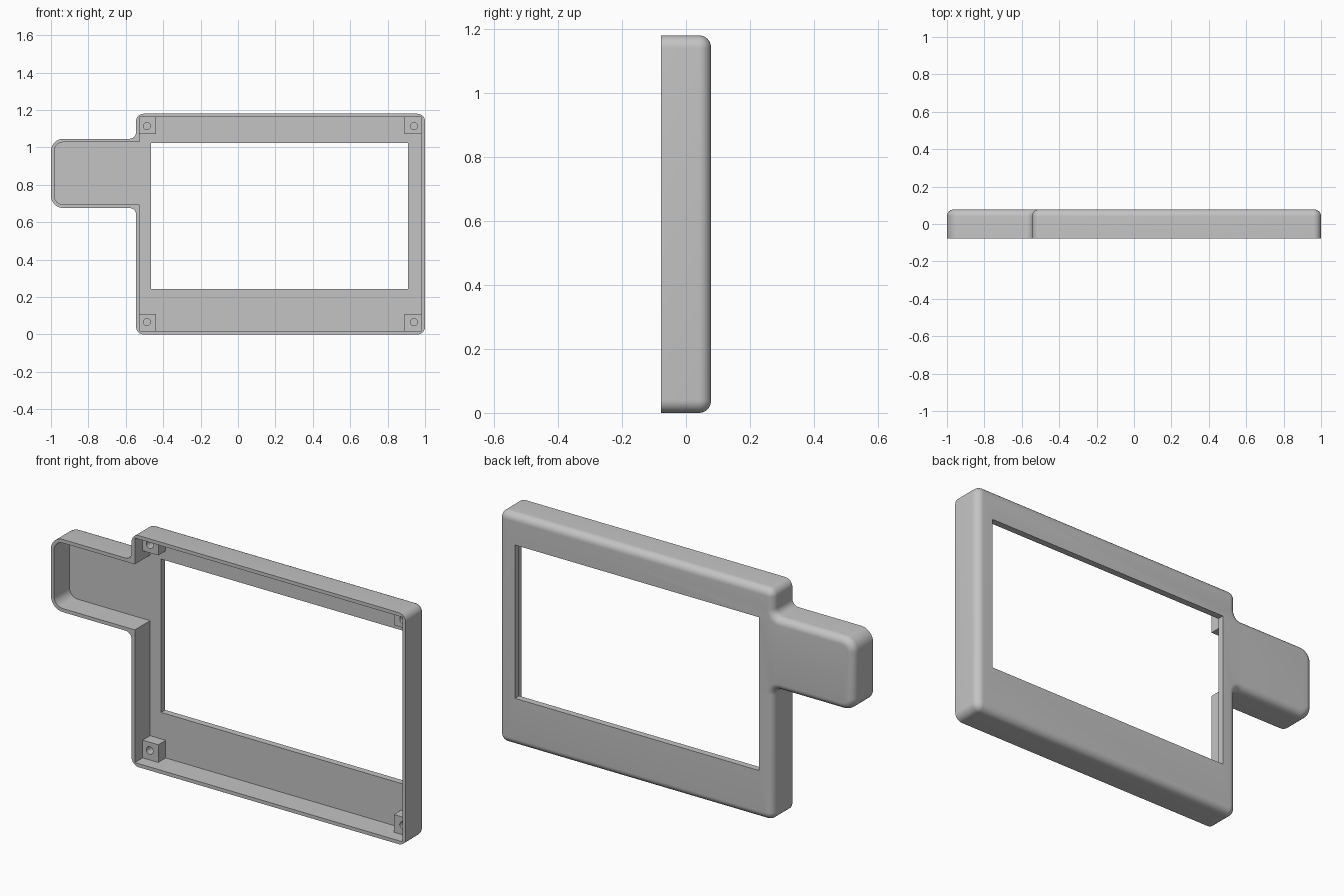
import bpy
import bmesh
from math import sin, cos, pi, radians
from mathutils import Vector

if "Cube" in bpy.data.objects:
    bpy.data.objects.remove(bpy.data.objects["Cube"])

FRONT, BACK, FLOOR = -0.078, 0.078, 0.045
WALL, BEVEL, STEPS = 0.018, 0.037, 8

plastic = bpy.data.materials.new("grey plastic")
plastic.use_nodes = True
plastic.diffuse_color = (0.55, 0.55, 0.55, 1)
plastic.node_tree.nodes["Principled BSDF"].inputs["Base Color"].default_value = (0.55, 0.55, 0.55, 1)

# Outline corners: x, z, outer radius, inner radius, convex (1) or concave (-1)
CORNERS = [
    (1, 0, 0.04, 0, 1), (1, 1.18, 0.04, 0, 1),
    (-0.545, 1.18, 0.04, 0, 1), (-0.545, 1.046, 0.035, 0, -1),
    (-1, 1.046, 0.066, 0.048, 1), (-1, 0.676, 0.066, 0.048, 1),
    (-0.545, 0.676, 0.035, 0, -1), (-0.545, 0, 0.04, 0, 1),
]


def outline(inset, inner=False):
    """Rounded outline moved inwards, as (x, z) points."""
    points = []
    for i, (x, z, r_out, r_in, s) in enumerate(CORNERS):
        here = Vector((x, z))
        d_in = (here - Vector(CORNERS[i - 1][:2])).normalized()
        d_out = (Vector(CORNERS[(i + 1) % len(CORNERS)][:2]) - here).normalized()
        n_in, n_out = Vector((-d_in.y, d_in.x)), Vector((-d_out.y, d_out.x))
        r = r_in if inner else r_out - s * inset
        centre = here + (inset + s * r) * (n_in + n_out)
        for k in range(STEPS + 1):
            t = k / STEPS * pi / 2
            points.append(centre - s * r * (n_in * cos(t) + n_out * sin(t)))
    return points


def finish(bm, name):
    bmesh.ops.recalc_face_normals(bm, faces=bm.faces)
    mesh = bpy.data.meshes.new(name)
    bm.to_mesh(mesh)
    bm.free()
    mesh.materials.append(plastic)
    obj = bpy.data.objects.new(name, mesh)
    bpy.context.collection.objects.link(obj)
    return obj


def box(name, x0, x1, y0, y1, z0, z1):
    bm = bmesh.new()
    bmesh.ops.create_cube(bm, size=1)
    for v in bm.verts:
        v.co = (x0 if v.co.x < 0 else x1, y0 if v.co.y < 0 else y1, z0 if v.co.z < 0 else z1)
    return finish(bm, name)


def cut(obj, cutter):
    mod = obj.modifiers.new("cut", 'BOOLEAN')
    mod.operation, mod.solver, mod.object = 'DIFFERENCE', 'EXACT', cutter
    bpy.context.view_layer.objects.active = obj
    bpy.ops.object.modifier_apply(modifier=mod.name)
    bpy.data.objects.remove(cutter)


def smooth(obj):
    bpy.ops.object.select_all(action='DESELECT')
    obj.select_set(True)
    bpy.context.view_layer.objects.active = obj
    bpy.ops.object.shade_smooth_by_angle(angle=radians(30))


# Open-fronted housing: cavity floor, cavity wall, front rim, outer wall, rounded back edge
layers = [(FLOOR, outline(WALL, True)), (FRONT, outline(WALL, True)), (FRONT, outline(0))]
for k in range(STEPS + 1):
    a = k / STEPS * pi / 2
    layers.append((BACK - BEVEL * (1 - sin(a)), outline(BEVEL * (1 - cos(a)))))
bm = bmesh.new()
rings = [[bm.verts.new((p.x, y, p.y)) for p in pts] for y, pts in layers]
for low, high in zip(rings, rings[1:]):
    for i in range(len(low)):
        bm.faces.new((low[i - 1], low[i], high[i], high[i - 1]))
bm.faces.new(rings[0])
bm.faces.new(rings[-1])
bmesh.ops.remove_doubles(bm, verts=bm.verts, dist=0.0001)
housing = finish(bm, "housing")

# Screen window
cut(housing, box("window_cutter", -0.465, 0.909, 0, 0.2, 0.243, 1.024))
smooth(housing)

# Corner posts with screw holes, seated on the panel and against the walls
for side, x0, x1, hx in (("right", -0.53, -0.439, -0.487), ("left", 0.889, 0.985, 0.941)):
    for level, z0, z1, hz in (("lower", 0.015, 0.108, 0.066), ("upper", 1.073, 1.165, 1.114)):
        post = box(f"{level}_{side}_screw_post", x0, x1, -0.015, FLOOR + 0.002, z0, z1)
        bpy.ops.mesh.primitive_cylinder_add(vertices=24, radius=0.019, depth=0.1,
                                            location=(hx, -0.015, hz), rotation=(pi / 2, 0, 0))
        cut(post, bpy.context.object)
        smooth(post)
